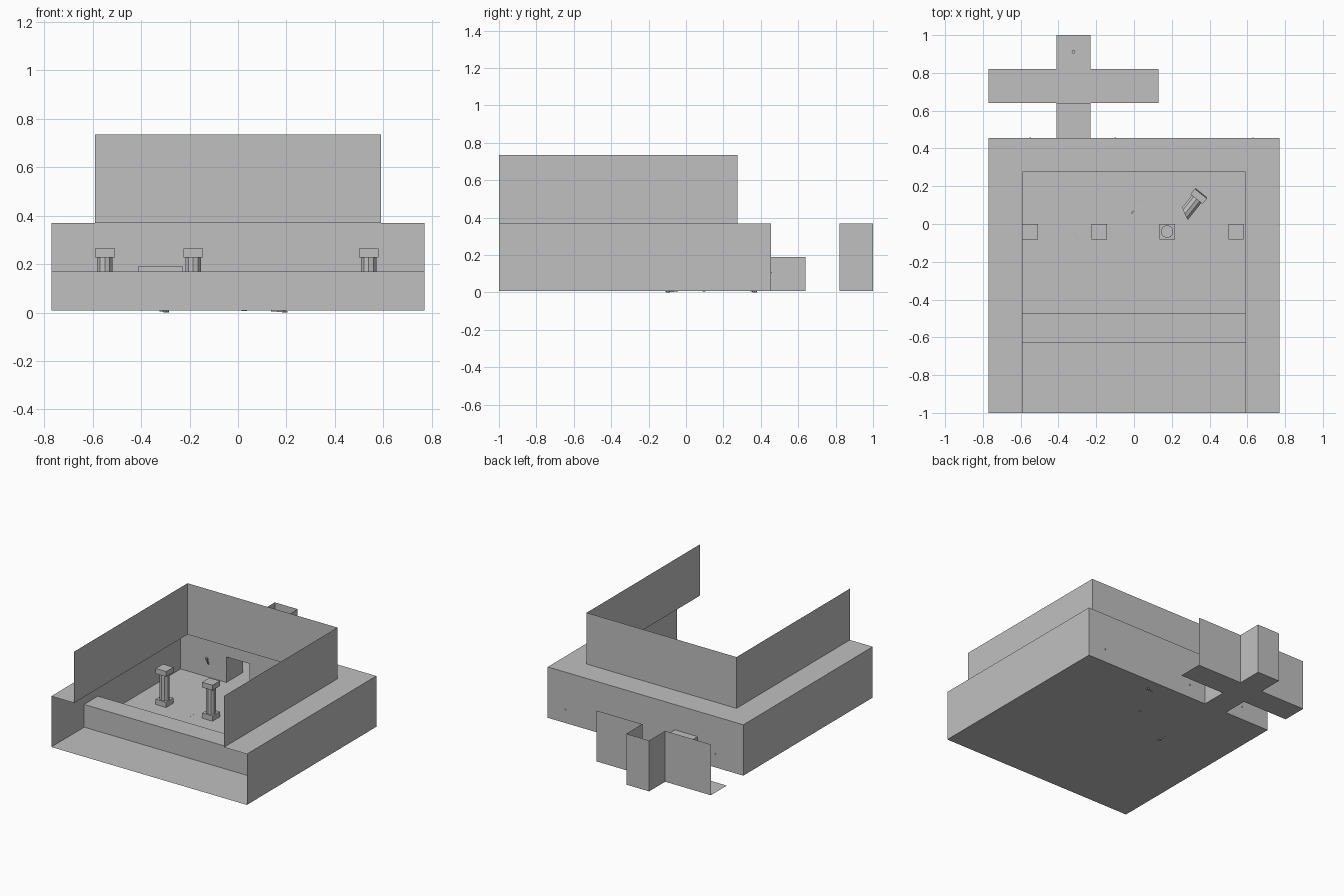
import bpy, bmesh, math
from mathutils import Vector, Matrix

if "Cube" in bpy.data.objects:
    bpy.data.objects.remove(bpy.data.objects["Cube"])

stone = bpy.data.materials.new("stone_grey")
stone.diffuse_color = (0.53, 0.53, 0.53, 1)
stone.use_nodes = True
stone.node_tree.nodes["Principled BSDF"].inputs["Base Color"].default_value = stone.diffuse_color

F = 0.008          # floor height
X, XI = 0.77, 0.59  # outer and upper room half widths
TOP, HIGH, DOOR = 0.37, 0.735, 0.19
YB, YI = 0.455, 0.275
L, R = -0.41, -0.23  # passage sides


def finish(name, bm):
    me = bpy.data.meshes.new(name)
    bm.to_mesh(me)
    bm.free()
    me.materials.append(stone)
    ob = bpy.data.objects.new(name, me)
    bpy.context.collection.objects.link(ob)
    return ob


def walls(name, runs, z0, z1):
    """Thin upright sheets along plan polylines."""
    bm = bmesh.new()
    for run in runs:
        for (a, b), (c, d) in zip(run, run[1:]):
            bm.faces.new([bm.verts.new(p) for p in
                          ((a, b, z0), (c, d, z0), (c, d, z1), (a, b, z1))])
    return finish(name, bm)


def slab(name, rects, z):
    """Thin flat sheets, given as x0, x1, y0, y1."""
    bm = bmesh.new()
    for a, b, c, d in rects:
        bm.faces.new([bm.verts.new(p) for p in
                      ((a, c, z), (b, c, z), (b, d, z), (a, d, z))])
    return finish(name, bm)


def add_box(bm, lo, hi):
    lo, hi = Vector(lo), Vector(hi)
    m = Matrix.Translation((lo + hi) / 2) @ Matrix.Diagonal((*(hi - lo), 1))
    bmesh.ops.create_cube(bm, size=1, matrix=m)


def add_shaft(bm, r, z0, z1, r2=None, n=10):
    m = Matrix.Translation((0, 0, (z0 + z1) / 2))
    bmesh.ops.create_cone(bm, cap_ends=True, segments=n, radius1=r,
                          radius2=r if r2 is None else r2, depth=z1 - z0, matrix=m)


# Room floor and passage floor
slab("room_floor", [(-X, X, -1, YB)], F)
slab("passage_floor", [(L, R, YB, 0.64), (-X, 0.13, 0.64, 0.82), (L, R, 0.82, 1)], F)

# Lower room walls, with the doorway left open
walls("lower_walls", [[(L, YB), (-X, YB), (-X, -1)], [(X, -1), (X, YB), (R, YB)]], F, TOP)
walls("door_lintel", [[(R, YB), (L, YB)]], DOOR, TOP)

# Ledge round the room and upper walls
slab("upper_ledge", [(-X, -XI, -1, YB), (XI, X, -1, YB), (-XI, XI, YI, YB)], TOP)
walls("upper_walls", [[(XI, -1), (XI, YI), (-XI, YI), (-XI, -1)]], TOP, HIGH)

# Low step across the front
bm = bmesh.new()
add_box(bm, (-X, -0.63, F), (X, -0.475, 0.17))
finish("front_step", bm)

# Passage
walls("passage_sides", [[(L, YB), (L, 0.64)], [(R, 0.64), (R, YB)]], F, DOOR)
slab("passage_ceiling", [(L, R, YB, 0.64)], DOOR)
walls("passage_back_walls", [[(-X, 0.82), (L, 0.82), (L, 1), (R, 1), (R, 0.82), (0.13, 0.82)]], F, TOP)

# Standing columns
for i, x in enumerate((-0.55, -0.185, 0.54)):
    bm = bmesh.new()
    add_box(bm, (-0.041, -0.041, F), (0.041, 0.041, 0.045))
    add_shaft(bm, 0.034, 0.045, 0.227)
    add_box(bm, (-0.041, -0.041, 0.227), (0.041, 0.041, 0.264))
    finish("column_%d" % (i + 1), bm).location = (x, -0.04, 0)

# Broken column: stump and fallen top
bm = bmesh.new()
add_box(bm, (-0.041, -0.041, F), (0.041, 0.041, 0.045))
add_shaft(bm, 0.034, 0.045, 0.09)
finish("column_stump", bm).location = (0.175, -0.04, 0)

bm = bmesh.new()
add_shaft(bm, 0.034, 0, 0.1)
add_box(bm, (-0.041, -0.041, 0.1), (0.041, 0.041, 0.137))
for v in bm.verts:  # slanted break
    if v.co.z < 0.001:
        v.co.z += 0.5 * v.co.x
ob = finish("fallen_column_top", bm)
axis = Vector((0.62, 0.78, 0.05))
ob.rotation_euler = axis.to_track_quat('Z', 'Y').to_euler()
ob.location = (0.27, 0.055, F + 0.037)

# Wall torches
for i, x in enumerate((-0.55, -0.1, 0.63)):
    bm = bmesh.new()
    add_shaft(bm, 0.004, 0, 0.045, 0.006, 6)
    add_shaft(bm, 0.010, 0.045, 0.062, 0.008, 6)
    ob = finish("torch_%d" % (i + 1), bm)
    ob.rotation_euler = (math.radians(25), 0, 0)
    ob.location = (x, YB, 0.1)

# Small blades lying on the floor
for i, (x, y, ang) in enumerate(((-0.305, -0.075, -65), (0.01, 0.08, 45), (0.17, 0.36, 20))):
    bm = bmesh.new()
    add_box(bm, (-0.035, -0.004, -0.003), (0.035, 0.004, 0.003))
    add_box(bm, (0.018, -0.012, -0.004), (0.023, 0.012, 0.004))
    ob = finish("floor_blade_%d" % (i + 1), bm)
    ob.rotation_euler = (0, math.radians(4), math.radians(ang))
    ob.location = (x, y, F + (0.004 if i == 1 else -0.002))

# Small post in the alcove
bm = bmesh.new()
add_shaft(bm, 0.01, F, 0.03, n=8)
finish("alcove_post", bm).location = (-0.32, 0.912, 0)
